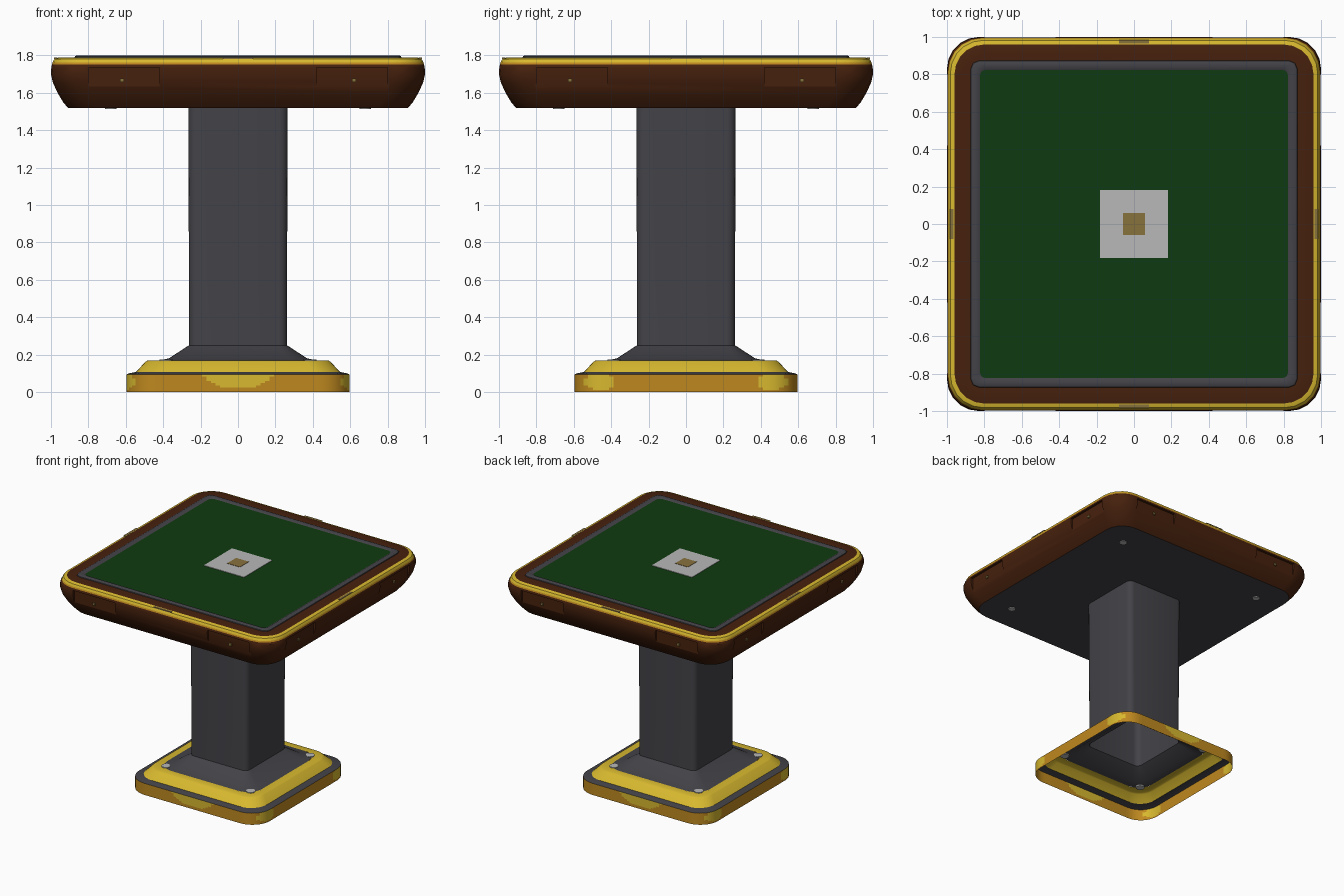
import bpy, bmesh, math
from mathutils import Matrix

if "Cube" in bpy.data.objects:
    bpy.data.objects.remove(bpy.data.objects["Cube"])

def mat(name, c):
    m = bpy.data.materials.new(name)
    m.diffuse_color = (*c, 1)
    m.use_nodes = True
    m.node_tree.nodes["Principled BSDF"].inputs["Base Color"].default_value = m.diffuse_color
    return m

BROWN = mat("brown wood", (0.062, 0.015, 0.004))
GREY = mat("dark grey", (0.057, 0.055, 0.064))
YELLOW = mat("yellow gold", (0.68, 0.48, 0.028))
ORANGE = mat("orange gold", (0.52, 0.25, 0.014))
GREEN = mat("green felt", (0.0045, 0.044, 0.005))
WHITE = mat("light grey", (0.48, 0.48, 0.48))
TAN = mat("dull gold", (0.25, 0.17, 0.048))
MATS = [BROWN, GREY, YELLOW, ORANGE, GREEN, WHITE, TAN]


def ring(h, r, z, seg, n):
    """Rounded square outline, half size h, corner radius r."""
    pts, c = [], h - r
    for k in range(4):
        a0 = k * math.pi / 2
        cx, cy = [(c, c), (-c, c), (-c, -c), (c, -c)][k]
        for i in range(seg + 1):
            a = a0 + i / seg * math.pi / 2
            pts.append((cx + r * math.cos(a), cy + r * math.sin(a), z))
        nx, ny = [(-c, c), (-c, -c), (c, -c), (c, c)][k]
        a = a0 + math.pi / 2
        ox, oy = r * math.cos(a), r * math.sin(a)
        for i in range(1, n):
            t = i / n
            pts.append((cx + (nx - cx) * t + ox, cy + (ny - cy) * t + oy, z))
    return pts


def finish(name, bm, smooth=True):
    me = bpy.data.meshes.new(name)
    bm.to_mesh(me)
    bm.free()
    for m in MATS:
        me.materials.append(m)
    ob = bpy.data.objects.new(name, me)
    bpy.context.collection.objects.link(ob)
    if smooth:
        shade(ob)
    return ob


def shade(ob):
    bpy.ops.object.select_all(action='DESELECT')
    ob.select_set(True)
    bpy.context.view_layer.objects.active = ob
    bpy.ops.object.shade_smooth_by_angle(angle=math.radians(32))


def loft(name, prof, seg=4, n=1, bottom=None, top=None, rule=None, smooth=True):
    """prof: (half, radius, z, material of the band above)."""
    bm = bmesh.new()
    rings = [[bm.verts.new(p) for p in ring(h, r, z, seg, n)] for h, r, z, _ in prof]
    for (a, b), p in zip(zip(rings, rings[1:]), prof):
        for i in range(len(a)):
            j = (i + 1) % len(a)
            f = bm.faces.new((a[i], a[j], b[j], b[i]))
            f.material_index = MATS.index(p[3])
    if bottom:
        bm.faces.new(rings[0][::-1]).material_index = MATS.index(bottom)
    if top:
        bm.faces.new(rings[-1]).material_index = MATS.index(top)
    if rule:
        for f in bm.faces:
            m = rule(f.calc_center_median())
            if m:
                f.material_index = MATS.index(m)
    return finish(name, bm, smooth)


def boxes(name, items, m):
    """items: (centre, size) pairs joined in one object."""
    bm = bmesh.new()
    for c, s in items:
        bmesh.ops.create_cube(bm, size=1, matrix=Matrix.Translation(c) @ Matrix.Diagonal((*s, 1)))
    for f in bm.faces:
        f.material_index = MATS.index(m)
    return finish(name, bm, False)


def four_sides(c, s):
    """Repeat a front box on all four sides, mirrored left and right."""
    out = []
    for sx in ((-1, 1) if c[0] else (1,)):
        for sd in (-1, 1):
            out.append(((sx * c[0], sd * -c[1], c[2]), s))
            out.append(((sd * -c[1], sx * c[0], c[2]), (s[1], s[0], s[2])))
    return out


def discs(name, pos, z0, z1, r, m):
    bm = bmesh.new()
    for sx in (-1, 1):
        for sy in (-1, 1):
            bmesh.ops.create_cone(bm, cap_ends=True, segments=12, radius1=r, radius2=r, depth=z1 - z0,
                                  matrix=Matrix.Translation((sx * pos, sy * pos, (z0 + z1) / 2)))
    for f in bm.faces:
        f.material_index = MATS.index(m)
    return finish(name, bm)


# table body with gold trim
body = loft("table_body", [
    (0.91, 0.16, 1.52, BROWN), (0.935, 0.165, 1.55, BROWN), (0.965, 0.17, 1.60, BROWN),
    (0.99, 0.17, 1.655, BROWN), (1.0, 0.17, 1.70, BROWN), (0.998, 0.17, 1.74, BROWN),
    (0.994, 0.18, 1.752, ORANGE), (0.992, 0.18, 1.763, YELLOW),
    (0.982, 0.175, 1.78, YELLOW), (0.96, 0.16, 1.788, BROWN), (0.90, 0.11, 1.789, BROWN),
], seg=5, bottom=GREY, top=BROWN)

# drawer recesses cut into each side
cutter = boxes("drawer_cutter", four_sides((0.61, -1.03, 1.675), (0.38, 0.1, 0.12)), BROWN)
cutter.hide_render = True
mod = body.modifiers.new("drawers", 'BOOLEAN')
mod.operation = 'DIFFERENCE'
mod.object = cutter
bpy.context.view_layer.objects.active = body
bpy.ops.object.modifier_apply(modifier=mod.name)
bpy.data.objects.remove(cutter)
shade(body)
boxes("drawer_knobs", four_sides((0.62, -0.982, 1.667), (0.02, 0.02, 0.02)), TAN)
boxes("rim_plates", four_sides((0, -0.974, 1.784), (0.16, 0.02, 0.008)), TAN)

# grey frame, felt and centre panel
loft("playing_frame", [(0.875, 0.045, 1.785, GREY), (0.872, 0.045, 1.795, GREY),
                       (0.862, 0.04, 1.80, GREY), (0.838, 0.035, 1.80, GREY),
                       (0.822, 0.03, 1.791, GREY)], seg=2)
loft("felt", [(0.828, 0.03, 1.788, GREEN), (0.828, 0.03, 1.7925, GREEN)], seg=2, top=GREEN, smooth=False)
boxes("centre_panel", [((0, 0, 1.7935), (0.365, 0.365, 0.006))], WHITE)
boxes("centre_button", [((0, 0, 1.796), (0.115, 0.115, 0.006))], TAN)

# underside bolts
discs("underside_bolts", 0.68, 1.514, 1.524, 0.03, WHITE)

# column flaring into the base
loft("column", [(0.43, 0.13, 0.168, GREY), (0.37, 0.10, 0.18, GREY), (0.262, 0.045, 0.25, GREY),
                (0.262, 0.045, 0.53, GREY), (0.266, 0.045, 1.53, GREY)], seg=4)


# base skirt: orange gold with yellow oval patches
def patches(c):
    if c.z > 0.094:
        return None
    u, z = (c.x, c.z) if abs(c.y) > abs(c.x) else (c.y, c.z)
    if abs(c.y) > abs(c.x):
        hit = (u / 0.185) ** 2 + ((z - 0.095) / 0.075) ** 2 < 1
    else:
        hit = ((abs(u) - 0.46) / 0.085) ** 2 + ((z - 0.055) / 0.045) ** 2 < 1
    return YELLOW if hit else None


skirt = [(0.595, 0.16, 0.095 * i / 8, ORANGE) for i in range(8)]
loft("base_skirt", skirt + [(0.595, 0.16, 0.095, GREY)], seg=8, n=36, rule=patches)
loft("base_ledge", [(0.595, 0.16, 0.095, GREY), (0.575, 0.155, 0.102, GREY),
                    (0.54, 0.145, 0.108, GREY)], seg=8)
loft("base_gold_ring", [(0.545, 0.145, 0.108, YELLOW), (0.495, 0.13, 0.162, YELLOW),
                        (0.485, 0.13, 0.168, YELLOW), (0.43, 0.13, 0.168, YELLOW)], seg=8)
discs("base_bolts", 0.385, 0.162, 0.174, 0.035, WHITE)
